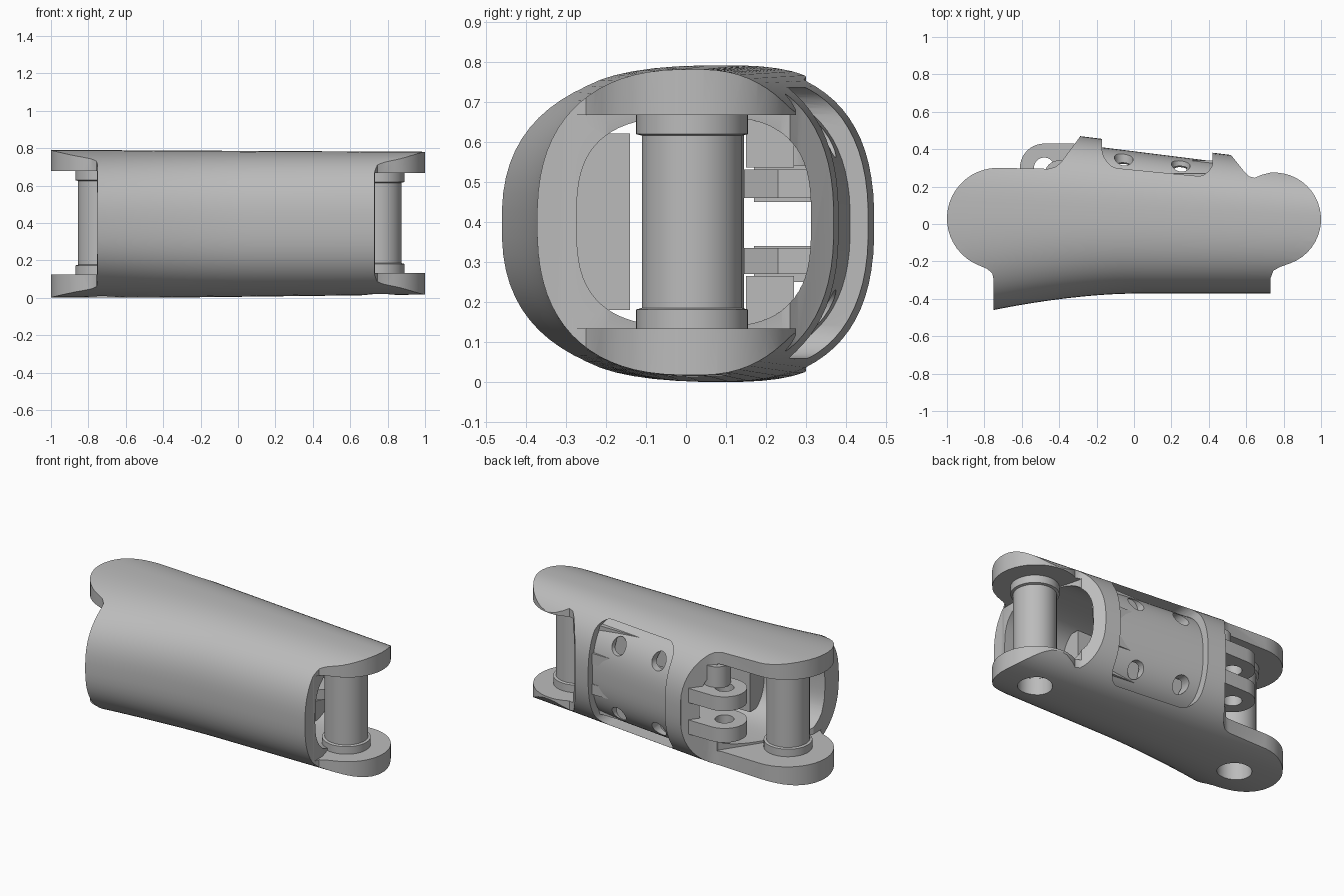
import bpy, bmesh, math
from math import cos, sin, pi, radians

cube = bpy.data.objects.get("Cube")
if cube:
    bpy.data.objects.remove(cube, do_unlink=True)

grey = bpy.data.materials.new("machined_grey")
grey.use_nodes = True
grey.diffuse_color = (0.5, 0.5, 0.5, 1)
grey.node_tree.nodes["Principled BSDF"].inputs["Base Color"].default_value = (0.5, 0.5, 0.5, 1)


def finish(name, bm):
    bmesh.ops.recalc_face_normals(bm, faces=bm.faces)
    mesh = bpy.data.meshes.new(name)
    bm.to_mesh(mesh)
    bm.free()
    mesh.materials.append(grey)
    obj = bpy.data.objects.new(name, mesh)
    bpy.context.collection.objects.link(obj)
    return obj


def loft(name, rings):
    """Skin a list of equal rings and cap both ends."""
    bm = bmesh.new()
    rows = [[bm.verts.new(p) for p in ring] for ring in rings]
    n = len(rows[0])
    for a, b in zip(rows, rows[1:]):
        for i in range(n):
            j = (i + 1) % n
            bm.faces.new((a[i], a[j], b[j], b[i]))
    bm.faces.new(rows[0])
    bm.faces.new(rows[-1])
    return finish(name, bm)


def prism(name, outline, z0, z1):
    return loft(name, [[(x, y, z) for x, y in outline] for z in (z0, z1)])


def box(name, x0, x1, y0, y1, z0, z1):
    return prism(name, [(x0, y0), (x1, y0), (x1, y1), (x0, y1)], z0, z1)


def arc(cx, cy, r, start, end, steps=20):
    angles = [radians(start + (end - start) * i / steps) for i in range(steps + 1)]
    return [(cx + r * cos(a), cy + r * sin(a)) for a in angles]


def disc(name, cx, cy, r, z0, z1):
    return prism(name, arc(cx, cy, r, 0, 352.5, 47), z0, z1)


def lathe(name, cx, cy, profile):
    bm = bmesh.new()
    verts = [bm.verts.new((cx + r, cy, z)) for r, z in profile]
    edges = [bm.edges.new(pair) for pair in zip(verts, verts[1:])]
    bmesh.ops.spin(bm, geom=verts + edges, cent=(cx, cy, 0), axis=(0, 0, 1),
                   angle=2 * pi, steps=48, use_duplicate=False)
    bmesh.ops.remove_doubles(bm, verts=bm.verts, dist=0.0005)
    return finish(name, bm)


def boolean(obj, tool, operation):
    mod = obj.modifiers.new("cut", "BOOLEAN")
    mod.operation, mod.solver, mod.object = operation, "EXACT", tool
    graph = bpy.context.evaluated_depsgraph_get()
    mesh = bpy.data.meshes.new_from_object(obj.evaluated_get(graph))
    obj.modifiers.clear()
    obj.data = mesh
    bpy.data.objects.remove(tool, do_unlink=True)


def smooth(obj, angle=32):
    bpy.ops.object.select_all(action="DESELECT")
    obj.select_set(True)
    bpy.context.view_layer.objects.active = obj
    bpy.ops.object.shade_smooth_by_angle(angle=radians(angle))


def oval(x, front, back, mid, low, high, power, n=72):
    """Rounded-square ring at one x, with different front and back reach."""
    ring = []
    for i in range(n):
        a = 2 * pi * (i + 0.5) / n
        c, s = cos(a), sin(a)
        reach = back - mid if c > 0 else mid - front
        y = mid + math.copysign(abs(c) ** (2 / power), c) * reach
        z = (low + high) / 2 + math.copysign(abs(s) ** (2 / power), s) * (high - low) / 2
        ring.append((x, y, z))
    return ring


def body_ring(x, inset=0.0):
    front = -0.372 - 0.088 * max(0, -x / 0.75) ** 1.7
    return oval(x, front + inset, 0.434 - 0.125 * x - inset, 0.06 - 0.04 * x,
                max(0, 0.005 + 0.012 * x) + inset, 0.786 - 0.005 * x - inset, 2.5)


def body_loft(name, x0, x1, inset=0.0, steps=24):
    return loft(name, [body_ring(x0 + (x1 - x0) * i / steps, inset) for i in range(steps + 1)])


# Shell trimmed to its plan outline, with rounded ears at both ends
shell = body_loft("shell", -1.06, 1.06)
outline = [(-0.75, -0.6), (0.73, -0.6), (0.73, -0.29), (0.745, -0.25), (0.78, -0.23)]
outline += arc(0.75, 0.025, 0.25, -70, 95)
outline += [(0.68, 0.262), (0.645, 0.247), (0.615, 0.255), (0.59, 0.28), (0.51, 0.38), (0.5, 0.6),
            (-0.29, 0.6), (-0.29, 0.465), (-0.39, 0.33), (-0.42, 0.305), (-0.46, 0.295)]
outline += arc(-0.73, 0.03, 0.27, 90, 248)
outline += [(-0.785, -0.24), (-0.757, -0.265), (-0.75, -0.3)]
boolean(shell, prism("outline_cutter", outline, -0.2, 1), "INTERSECT")

# Sunken rounded panel in the back
corners = []
for cx, cz, start in ((0.34, 0.655, 0), (-0.09, 0.655, 90), (-0.09, 0.14, 180), (0.34, 0.14, 270)):
    corners += arc(cx, cz, 0.08, start, start + 90, 8)
boolean(shell, loft("window_cutter", [[(x, y, z) for x, z in corners] for y in (0.12, 0.8)]), "DIFFERENCE")
boolean(shell, body_loft("panel_floor", -0.24, 0.48, 0.045, 12), "UNION")

# Hollow core and the open gaps between the ears
boolean(shell, loft("cavity_cutter", [oval(x, f, b, 0.04, 0.137, 0.663, 3)
        for x, f, b in ((-1.2, -0.36, 0.44), (-0.3, -0.28, 0.37), (1.2, -0.27, 0.27))]), "DIFFERENCE")
left_gap = [(-1.2, -0.7), (-0.753, -0.7), (-0.753, -0.2), (-0.43, 0.29), (-0.43, 0.7), (-1.2, 0.7)]
right_gap = [(1.2, -0.7), (0.733, -0.7), (0.733, -0.2), (0.61, 0.24), (0.61, 0.7), (1.2, 0.7)]
boolean(shell, prism("gap_cutter", left_gap, 0.125, 0.677), "DIFFERENCE")
boolean(shell, prism("gap_cutter", right_gap, 0.133, 0.667), "DIFFERENCE")

# Pin bores in the lower ears
PINS = (("right_pin", -0.73, 0.02, 0.125, 0.677), ("left_pin", 0.75, 0.015, 0.133, 0.667))
for _, x, y, low, _ in PINS:
    boolean(shell, disc("bore_cutter", x, y, 0.1, -0.1, 0.25), "DIFFERENCE")

# Screw holes through the panel, ending in the inner blocks
for x in (-0.055, 0.25):
    for z in (0.18, 0.61):
        ring = arc(x, z, 0.05, 0, 345, 23)
        boolean(shell, loft("screw_cutter", [[(px, y, pz) for px, pz in ring] for y in (0.24, 0.6)]), "DIFFERENCE")
smooth(shell)

# Hollow collared pins
for name, x, y, low, high in PINS:
    pin = lathe(name, x, y, [(0, 0.58), (0.098, 0.58), (0.098, low - 0.01), (0.14, low - 0.01),
                             (0.14, low + 0.048), (0.125, low + 0.052), (0.125, high - 0.052),
                             (0.14, high - 0.048), (0.14, high + 0.01), (0, high + 0.01)])
    smooth(pin)

# Forked hinge lugs at the back
lug = arc(-0.48, 0.3, 0.13, 90, 270) + [(-0.22, 0.17), (-0.22, 0.36), (-0.32, 0.43)]
for name, z0, z1 in (("upper_hinge_lug", 0.45, 0.54), ("lower_hinge_lug", 0.25, 0.34)):
    plate = prism(name, lug, z0, z1)
    boolean(plate, disc("hinge_cutter", -0.48, 0.3, 0.055, z0 - 0.05, z1 + 0.05), "DIFFERENCE")
    smooth(plate)
boss = disc("hinge_boss", -0.4, 0.26, 0.08, 0.535, 0.67)
smooth(boss)

# Inner blocks, ribs and front liner
box("upper_screw_block", -0.24, 0.44, 0.15, 0.27, 0.535, 0.68)
box("lower_screw_block", -0.24, 0.44, 0.15, 0.27, 0.12, 0.265)
rib = [(0.28, 0.145), (0.42, 0.145), (0.5, 0.23), (0.5, 0.34), (0.28, 0.34)]
prism("upper_rib", rib, 0.46, 0.53)
prism("lower_rib", rib, 0.27, 0.335)
box("front_liner", -0.35, 0.3, -0.3, -0.14, 0.18, 0.62)
